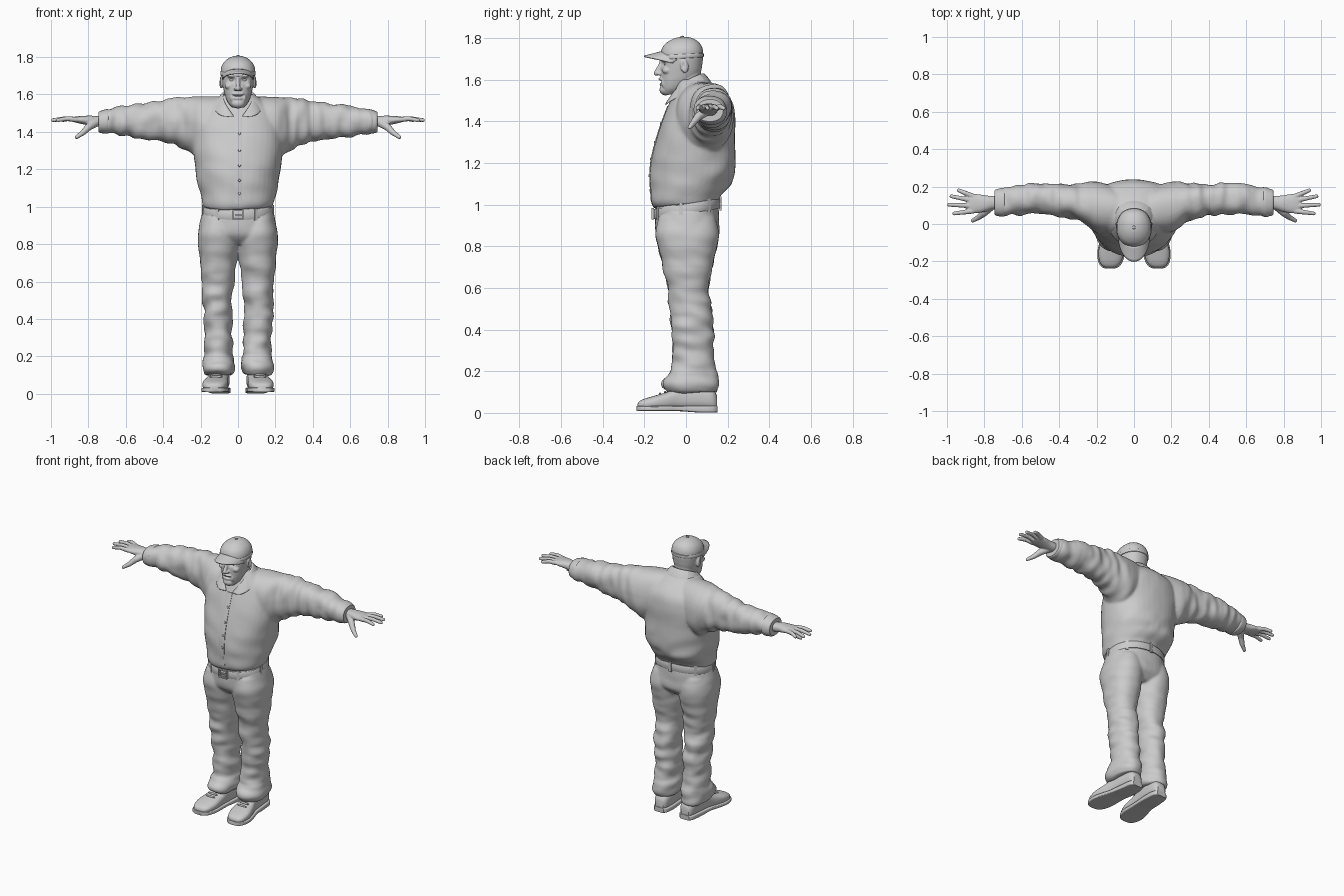
import bpy, bmesh, math
from mathutils import Vector, Matrix, noise

def loft(bm, secs, axis='Z', n=40, steps=5, p=2.2, shear=0.0):
    """Closed tube of super-ellipses; each section is (t, c1, c2, r1, r2) along the axis."""
    S = [secs[0]] + list(secs) + [secs[-1]]
    rows = []
    for i in range(1, len(S) - 2):
        for k in range(steps):
            u = k / steps
            rows.append([0.5 * (2*b + (c-a)*u + (2*a-5*b+4*c-d)*u*u + (3*b-a-3*c+d)*u**3)
                         for a, b, c, d in zip(S[i-1], S[i], S[i+1], S[i+2])])
    rows.append(secs[-1])
    rings = []
    for t, c1, c2, r1, r2 in rows:
        ring = []
        for j in range(n):
            a = 2 * math.pi * j / n
            ca, sa = math.cos(a), math.sin(a)
            u = c1 + r1 * math.copysign(abs(ca) ** (2 / p), ca)
            v = c2 + r2 * math.copysign(abs(sa) ** (2 / p), sa)
            co = {'Z': (u, v, t + shear * v), 'X': (t, u, v), 'Y': (u, t, v)}[axis]
            ring.append(bm.verts.new(co))
        rings.append(ring)
    for A, B in zip(rings, rings[1:]):
        for j in range(n):
            bm.faces.new((A[j], A[(j+1) % n], B[(j+1) % n], B[j]))
    bm.faces.new(rings[0])
    bm.faces.new(rings[-1])

def blob(bm, loc, r, rot=0.0):
    M = Matrix.Translation(loc) @ Matrix.Rotation(rot, 4, 'X') @ Matrix.Diagonal((*r, 1))
    bmesh.ops.create_uvsphere(bm, u_segments=16, v_segments=10, radius=1, matrix=M)

def box(bm, loc, size, rot=0.0):
    M = Matrix.Translation(loc) @ Matrix.Rotation(rot, 4, 'Z') @ Matrix.Diagonal((*size, 1))
    bmesh.ops.create_cube(bm, size=1, matrix=M)

def chain(bm, pts, r0, r1):
    """Tapered finger made from overlapping spheres."""
    P = [Vector(q) for q in pts]
    m = 8
    total = m * (len(P) - 1)
    for i in range(total + 1):
        s = min(i // m, len(P) - 2)
        r = r0 + (r1 - r0) * i / total
        blob(bm, P[s].lerp(P[s+1], i / m - s), (r, r, r))

def finish(bm, name, voxel=0, smooth=4, sculpt=None, mirror=False):
    """Turn the bmesh into an object, optionally fused by voxels and sculpted."""
    bmesh.ops.recalc_face_normals(bm, faces=bm.faces)
    me = bpy.data.meshes.new(name)
    bm.to_mesh(me)
    bm.free()
    ob = bpy.data.objects.new(name, me)
    bpy.context.collection.objects.link(ob)
    if voxel:
        r = ob.modifiers.new("fuse", 'REMESH')
        r.mode, r.voxel_size = 'VOXEL', voxel
        s = ob.modifiers.new("soften", 'SMOOTH')
        s.factor, s.iterations = 0.5, smooth
        dg = bpy.context.evaluated_depsgraph_get()
        baked = bpy.data.meshes.new_from_object(ob.evaluated_get(dg))
        ob.modifiers.clear()
        ob.data = baked
    if sculpt:
        new = [sculpt(v.co.copy(), v.normal.copy()) for v in ob.data.vertices]
        for v, c in zip(ob.data.vertices, new):
            v.co = c
    if mirror:
        ob.modifiers.new("mirror", 'MIRROR')
    bpy.ops.object.select_all(action='DESELECT')
    ob.select_set(True)
    bpy.context.view_layer.objects.active = ob
    bpy.ops.object.shade_smooth_by_angle(angle=math.radians(80 if voxel else 40))
    return ob

def clamp(x):
    return max(0.0, min(1.0, x))

# Jacket: torso and both sleeves fused, then creased
bm = bmesh.new()
loft(bm, [(1.0, 0, 0, .185, .155), (1.03, 0, 0, .198, .167), (1.08, 0, .022, .21, .19),
          (1.14, 0, .03, .22, .203), (1.22, 0, .036, .23, .202), (1.32, 0, .047, .24, .188),
          (1.42, 0, .065, .245, .172), (1.50, 0, .072, .21, .148), (1.56, 0, .055, .145, .108),
          (1.60, 0, .03, .085, .07)])
for s in (-1, 1):
    loft(bm, [(s*x, y, z, a, b) for x, y, z, a, b in (
        (.04, .075, 1.44, .10, .14), (.12, .08, 1.435, .125, .155), (.20, .09, 1.42, .135, .168),
        (.25, .105, 1.435, .118, .15), (.30, .12, 1.447, .10, .135), (.40, .127, 1.456, .086, .11),
        (.50, .135, 1.456, .085, .097), (.60, .128, 1.458, .08, .082), (.69, .118, 1.458, .075, .066),
        (.73, .115, 1.455, .066, .056))], 'X')
def jacket_folds(c, nrm):
    arm = clamp((abs(c.x) - .2) / .1)
    low = clamp((1.3 - c.z) / .2)
    f = noise.noise(Vector((c.x * 19, c.y * 9 + c.x * 4, c.z * 9)))
    g = noise.noise(Vector((c.x * 7 + c.z * 5, c.y * 7, c.z * 9)))
    c = c + nrm * (arm * .014 * f + (1 - arm) * (.005 + .008 * low) * g * clamp(abs(c.x) / .06))
    c.z += .1 * c.y * clamp((1.15 - c.z) / .12)
    return c
jacket = finish(bm, "jacket", .0085, 5, jacket_folds)
bpy.context.view_layer.update()

def front_y(z, x=0):
    hit, loc, _, _ = jacket.ray_cast(Vector((x, -1, z)), Vector((0, 1, 0)))
    return loc.y if hit else -.1

# Front placket and buttons
bm = bmesh.new()
loft(bm, [(z, 0, front_y(z) + .002, .02, .006) for z in (1.02, 1.06, 1.12, 1.2, 1.28, 1.36, 1.42, 1.475)], n=16, p=5)
finish(bm, "jacket_placket")
bm = bmesh.new()
for z in (1.07, 1.14, 1.22, 1.30, 1.39):
    blob(bm, (.008, front_y(z) - .004, z), (.007, .004, .007))
finish(bm, "jacket_buttons")

# Sleeve cuffs
bm = bmesh.new()
loft(bm, [(.69, .116, 1.456, .07, .061), (.70, .116, 1.456, .077, .066), (.735, .115, 1.453, .071, .059),
          (.745, .115, 1.453, .064, .053)], 'X')
finish(bm, "sleeve_cuff", mirror=True)

# Fold-down collar
bm = bmesh.new()
edge = [((0, .08, 1.62), (0, .088, 1.645), (0, .14, 1.58)), ((.06, .065, 1.62), (.065, .07, 1.642), (.10, .115, 1.575)),
        ((.08, .0, 1.59), (.088, .005, 1.615), (.135, .025, 1.555)), ((.066, -.06, 1.54), (.075, -.062, 1.56), (.132, -.065, 1.505)),
        ((.012, -.09, 1.475), (.018, -.10, 1.485), (.075, -.112, 1.478))]
V = [[bm.verts.new(c) for c in row] for row in edge]
for A, B in zip(V, V[1:]):
    for k in (0, 1):
        bm.faces.new((A[k], A[k+1], B[k+1], B[k]))
collar = finish(bm, "collar", mirror=True)
collar.modifiers.new("thick", 'SOLIDIFY').thickness = .01
sub = collar.modifiers.new("round", 'SUBSURF')
sub.levels = sub.render_levels = 2

# Trousers: hips and two legs fused, then creased
bm = bmesh.new()
loft(bm, [(.80, 0, .01, .15, .10), (.85, 0, .008, .205, .15), (.92, 0, .006, .203, .154), (1.0, 0, .005, .18, .15)])
for s in (-1, 1):
    loft(bm, [(z, s*(o + i) / 2, (f + b) / 2, (o - i) / 2, (b - f) / 2) for z, i, o, f, b in (
        (.10, .03, .175, -.085, .145), (.13, .02, .186, -.115, .155), (.19, .02, .184, -.085, .147),
        (.215, .028, .178, -.07, .14), (.30, .03, .18, -.062, .132), (.40, .033, .182, -.07, .135),
        (.50, .03, .187, -.08, .122), (.60, .022, .192, -.088, .11), (.70, .008, .203, -.112, .128),
        (.78, -.003, .21, -.13, .145), (.86, 0, .213, -.147, .158), (.94, .02, .19, -.13, .14))])
def trouser_folds(c, nrm):
    k = clamp((.85 - c.z) / .4)
    f = noise.noise(Vector((c.x * 9, c.y * 9 + c.z * 6, c.z * 17)))
    return c + nrm * f * (.003 + .011 * k)
finish(bm, "trousers", .008, 4, trouser_folds)

# Belt with loops and buckle
bm = bmesh.new()
loft(bm, [(.957, 0, .005, .186, .155), (.96, 0, .005, .190, .159), (1.0, 0, .005, .188, .159), (1.003, 0, .005, .184, .155)],
     n=64, steps=2, shear=.16)
finish(bm, "belt")
bm = bmesh.new()
for deg in (-125, -60, -10, 40, 90, 140, 190):
    a = math.radians(deg)
    x, y = .190 * math.cos(a), .005 + .160 * math.sin(a)
    box(bm, (x, y, .98 + .16 * y), (.01, .018, .066), a)
finish(bm, "belt_loops")
bm = bmesh.new()
for x, z, w, h in ((0, .981, .06, .008), (0, .932, .06, .008), (-.028, .956, .008, .05), (.028, .956, .008, .05), (.005, .956, .04, .006)):
    box(bm, (x, -.159, z), (w, .012, h))
finish(bm, "belt_buckle")

# Shoes: upper, sole and laces
foot = [(.148, .095, .028, .085), (.125, .095, .045, .115), (.06, .097, .052, .13), (-.03, .105, .054, .125), (-.09, .115, .062, .10),
        (-.15, .122, .068, .083), (-.20, .126, .058, .068), (-.225, .128, .040, .055), (-.233, .128, .02, .042)]
bm = bmesh.new()
loft(bm, [(y, x, (h + .015) / 2, w, (h - .015) / 2) for y, x, w, h in foot], 'Y', p=2.6)
finish(bm, "shoe_upper", mirror=True)
bm = bmesh.new()
loft(bm, [(y * 1.02, x, .0205 if y < 0 else .018, w + .006, .0125 if y < 0 else .016) for y, x, w, h in foot], 'Y', p=6)
finish(bm, "shoe_sole", mirror=True)
bm = bmesh.new()
for y, z in ((-.075, .108), (-.10, .099), (-.125, .091)):
    blob(bm, (.117, y, z), (.035, .006, .007))
finish(bm, "shoe_laces", mirror=True)

# Hands
bm = bmesh.new()
loft(bm, [(.70, .115, 1.456, .035, .028), (.75, .115, 1.456, .036, .028), (.79, .110, 1.460, .042, .027),
          (.83, .109, 1.463, .050, .022), (.87, .110, 1.466, .052, .016), (.89, .112, 1.466, .042, .010)], 'X', n=28)
for y0, x1, y1 in ((.069, .962, .056), (.097, .989, .103), (.126, .976, .148), (.150, .937, .180)):
    chain(bm, [(.865, y0, 1.466), ((.865 + x1) / 2, (y0 + y1) / 2, 1.471), (x1, y1, 1.463)], .0145, .0105)
chain(bm, [(.765, .095, 1.448), (.80, .06, 1.425), (.83, .036, 1.395), (.863, .018, 1.372)], .024, .0105)
finish(bm, "hand", .004, 3, mirror=True)

# Head with neck, nose, brow, beard and ears
bm = bmesh.new()
loft(bm, [(1.44, 0, .02, .07, .07), (1.54, 0, .005, .066, .066), (1.66, 0, .005, .066, .068)])
loft(bm, [(1.53, 0, -.08, .03, .028), (1.555, 0, -.062, .053, .055), (1.59, 0, -.043, .068, .078), (1.63, 0, -.027, .078, .095),
          (1.68, 0, -.021, .086, .10), (1.72, 0, -.02, .087, .10), (1.77, 0, -.02, .065, .08)])
chain(bm, [(0, -.118, 1.69), (0, -.128, 1.66), (0, -.142, 1.632)], .009, .013)
blob(bm, (0, -.098, 1.552), (.037, .03, .027))
blob(bm, (0, -.119, 1.604), (.034, .013, .010))
blob(bm, (0, -.117, 1.579), (.024, .011, .008))
for s in (-1, 1):
    blob(bm, (s*.013, -.130, 1.63), (.010, .012, .009))
    blob(bm, (s*.032, -.112, 1.699), (.027, .014, .009))
    blob(bm, (s*.048, -.092, 1.645), (.024, .022, .018))
    blob(bm, (s*.033, -.101, 1.585), (.012, .018, .026))
    blob(bm, (s*.090, -.008, 1.666), (.011, .020, .034), .2)
def face(c, nrm):
    ax = abs(c.x)
    if c.y < -.06:
        c.y += .014 * math.exp(-((ax - .033) / .02) ** 2 - ((c.z - 1.677) / .013) ** 2)
        c.y += .006 * math.exp(-(c.x / .028) ** 4 - ((c.z - 1.591) / .005) ** 2)
    elif ax > .085:
        c.x -= math.copysign(.008, c.x) * math.exp(-((c.y + .012) / .009) ** 2 - ((c.z - 1.67) / .018) ** 2)
    return c
finish(bm, "head", .004, 4, face)
bm = bmesh.new()
blob(bm, (.033, -.093, 1.677), (.014, .013, .010))
finish(bm, "eye", mirror=True)

# Cap: crown, band, button and curved brim
bm = bmesh.new()
loft(bm, [(1.705, 0, -.02, .092, .103), (1.74, 0, -.02, .091, .101), (1.77, 0, -.02, .078, .088), (1.792, 0, -.019, .054, .062),
          (1.804, 0, -.018, .028, .032), (1.807, 0, -.018, .008, .008)], shear=.06)
blob(bm, (0, -.018, 1.807), (.009, .009, .005))
finish(bm, "cap_crown")
bm = bmesh.new()
loft(bm, [(1.704, 0, -.02, .092, .103), (1.707, 0, -.02, .0945, .1055), (1.722, 0, -.02, .094, .105), (1.725, 0, -.02, .09, .10)],
     steps=2, shear=.06)
finish(bm, "cap_band")
bm = bmesh.new()
N, M = 24, 6
G = []
for i in range(N + 1):
    u = 2 * i / N - 1
    a = u * 1.4
    G.append([bm.verts.new((.088 * math.sin(a), -.02 - .098 * math.cos(a) - j / M * .084 * math.cos(a) ** .6,
                            1.738 - .036 * u * u - .022 * j / M)) for j in range(M + 1)])
for i in range(N):
    for j in range(M):
        bm.faces.new((G[i][j], G[i+1][j], G[i+1][j+1], G[i][j+1]))
brim = finish(bm, "cap_brim")
brim.modifiers.new("thick", 'SOLIDIFY').thickness = .007
